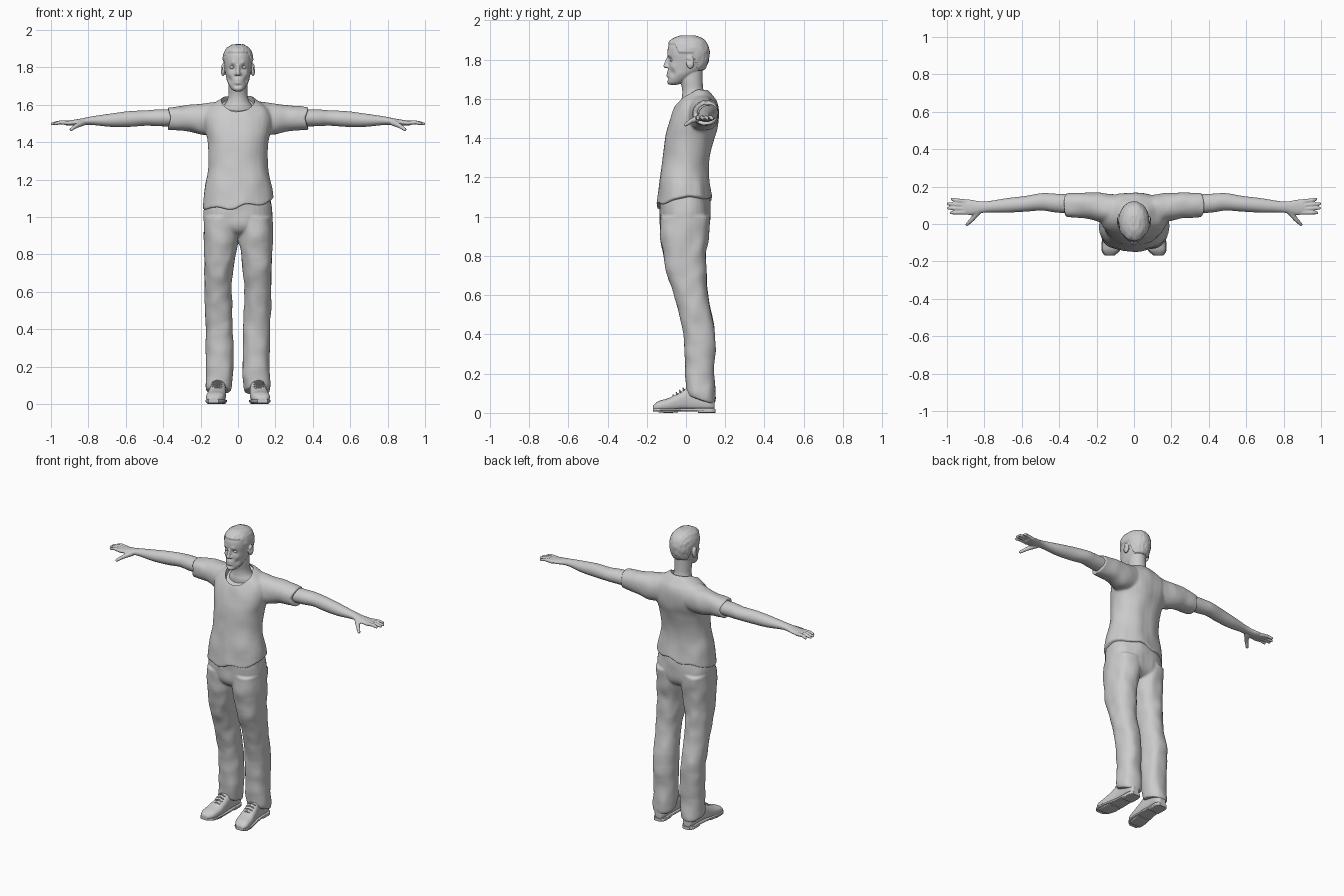
import bpy, bmesh, math
from mathutils import Vector, Matrix, noise

if "Cube" in bpy.data.objects:
    bpy.data.objects.remove(bpy.data.objects["Cube"], do_unlink=True)

grey = bpy.data.materials.new("plain grey")
grey.use_nodes = True
grey.diffuse_color = (0.6, 0.6, 0.6, 1)
grey.node_tree.nodes["Principled BSDF"].inputs["Base Color"].default_value = (0.6, 0.6, 0.6, 1)


def spline(p, q, r, s, t):
    return [0.5 * (2 * b + (c - a) * t + (2 * a - 5 * b + 4 * c - d) * t * t
                   + (3 * b - a - 3 * c + d) * t ** 3) for a, b, c, d in zip(p, q, r, s)]


def loft(bm, axis, rings, square=1.0, both=False, sides=32, steps=5):
    """Skin rings given as (position, low, high, low, high) along an axis."""
    ends = [rings[0]] + list(rings) + [rings[-1]]
    dense = [spline(*ends[i:i + 4], k / steps) for i in range(len(rings) - 1) for k in range(steps)]
    dense.append(rings[-1])
    for sign in ((1, -1) if both else (1,)):
        loops = []
        for t, a0, a1, b0, b1 in dense:
            loop = []
            for k in range(sides):
                c, s = math.cos(math.tau * k / sides), math.sin(math.tau * k / sides)
                a = (a0 + a1) / 2 + (a1 - a0) / 2 * math.copysign(abs(c) ** square, c)
                b = (b0 + b1) / 2 + (b1 - b0) / 2 * math.copysign(abs(s) ** square, s)
                x, y, z = {"x": (t, a, b), "y": (a, t, b), "z": (a, b, t)}[axis]
                loop.append(bm.verts.new((x * sign, y, z)))
            loops.append(loop)
        for low, high in zip(loops, loops[1:]):
            for k in range(sides):
                n = (k + 1) % sides
                bm.faces.new((low[k], low[n], high[n], high[k]))
        bm.faces.new(loops[0])
        bm.faces.new(loops[-1])


def ball(bm, centre, size):
    place = Matrix.Translation(centre) @ Matrix.Diagonal((*size, 1))
    bmesh.ops.create_uvsphere(bm, u_segments=20, v_segments=14, radius=1, matrix=place)


def capsule(bm, p, q, r0, r1):
    p, q = Vector(p), Vector(q)
    turn = (q - p).to_track_quat("Z", "Y").to_matrix().to_4x4()
    bmesh.ops.create_cone(bm, cap_ends=True, segments=14, radius1=r0, radius2=r1,
                          depth=(q - p).length, matrix=Matrix.Translation((p + q) / 2) @ turn)
    ball(bm, p, (r0,) * 3)
    ball(bm, q, (r1,) * 3)


def finish(name, bm, voxel=0, smooth=0, deform=None, cutter=None, angle=50):
    """Fuse the pieces, relax them, reshape them and shade them."""
    bmesh.ops.recalc_face_normals(bm, faces=bm.faces)
    mesh = bpy.data.meshes.new(name)
    bm.to_mesh(mesh)
    bm.free()
    obj = bpy.data.objects.new(name, mesh)
    bpy.context.collection.objects.link(obj)
    if voxel:
        fuse = obj.modifiers.new("fuse", "REMESH")
        fuse.mode, fuse.voxel_size = "VOXEL", voxel
    if smooth:
        relax = obj.modifiers.new("relax", "SMOOTH")
        relax.factor, relax.iterations = 0.5, smooth
    if cutter:
        cut = obj.modifiers.new("cut", "BOOLEAN")
        cut.operation, cut.object = "DIFFERENCE", cutter
    graph = bpy.context.evaluated_depsgraph_get()
    baked = bpy.data.meshes.new_from_object(obj.evaluated_get(graph))
    obj.modifiers.clear()
    obj.data = baked
    for v in baked.vertices:
        if deform:
            v.co = deform(v.co.copy())
    baked.materials.clear()
    baked.materials.append(grey)
    bpy.ops.object.select_all(action="DESELECT")
    obj.select_set(True)
    bpy.context.view_layer.objects.active = obj
    bpy.ops.object.shade_smooth_by_angle(angle=math.radians(angle))
    return obj


def cloth(co, amount, stretch):
    n = noise.noise_vector(Vector((co.x * 14, co.y * 14, co.z * stretch)))
    return co + n * amount


# Head: skull, neck and ears fused, then features pushed in and out
bm = bmesh.new()
loft(bm, "z", [(1.672, -.018, .018, -.083, -.045), (1.685, -.036, .036, -.09, -.01),
               (1.72, -.056, .056, -.092, .045), (1.75, -.064, .064, -.09, .088),
               (1.79, -.071, .071, -.09, .108), (1.83, -.076, .076, -.094, .114),
               (1.87, -.072, .072, -.09, .107), (1.9, -.055, .055, -.068, .085),
               (1.916, -.025, .025, -.03, .045)], square=.93)
loft(bm, "z", [(1.5, -.1, .1, -.02, .12), (1.58, -.085, .085, -.025, .12), (1.615, -.062, .062, -.02, .1),
               (1.65, -.052, .052, -.02, .088), (1.7, -.052, .052, -.03, .085), (1.76, -.05, .05, -.03, .085)])
for side in (1, -1):
    ball(bm, (side * .08, .022, 1.787), (.012, .021, .034))
capsule(bm, (0, -.09, 1.81), (0, -.103, 1.768), .008, .012)
for side in (1, -1):
    ball(bm, (side * .011, -.092, 1.764), (.009, .011, .008))

# (centre, reach, push); sideways features are repeated on both sides
features = [((.032, -.09, 1.8), .014, (0, .013, 0)), ((.03, -.095, 1.824), .014, (0, -.006, 0)),
            ((.05, -.07, 1.765), .018, (.003, -.004, 0)), ((.045, -.07, 1.73), .016, (-.005, .004, 0)),
            ((.09, .016, 1.792), .011, (-.007, 0, 0)),
            ((0, -.094, 1.735), .012, (0, -.007, 0)), ((0, -.094, 1.716), .011, (0, -.007, 0)),
            ((0, -.1, 1.7255), .005, (0, .008, 0)), ((0, -.09, 1.702), .008, (0, .005, 0)),
            ((0, -.09, 1.684), .016, (0, -.006, 0))]


def face(co):
    out = co.copy()
    for centre, reach, push in features:
        for side in ((1, -1) if centre[0] else (1,)):
            gap = co - Vector((centre[0] * side, centre[1], centre[2]))
            if not centre[0]:
                gap.x *= .45
            w = math.exp(-(gap.length / reach) ** 2)
            out += Vector((push[0] * side, push[1], push[2])) * w
    # Short hair raised above a hairline that drops behind the ears
    line = 1.745 + .085 * min(1, max(0, (.06 - co.y) / .02)) + .045 * min(1, max(0, (-.035 - co.y) / .02))
    rise = min(1, max(0, (co.z - line) / .006))
    strand = 1 + .35 * noise.noise(Vector((co.x * 90, co.y * 25, co.z * 40)))
    return out + (co - Vector((0, .01, 1.8))).normalized() * .007 * rise * strand


finish("head", bm, .0036, 3, face)
bm = bmesh.new()
for side in (1, -1):
    ball(bm, (side * .032, -.07, 1.8), (.0125, .0125, .0105))
finish("eyes", bm)

# Shirt: torso and short sleeves, with a sloping neckline cut out
bm = bmesh.new()
bmesh.ops.create_cone(bm, cap_ends=True, segments=48, radius1=.088, radius2=.088, depth=.2,
                      matrix=Matrix.Translation((0, -.02, 1.683)) @ Matrix.Rotation(math.radians(28), 4, "X"))
neck_cutter = finish("neckline_cutter", bm)
neck_cutter.hide_render = True
neck_cutter.hide_viewport = False
bm = bmesh.new()
loft(bm, "z", [(1.075, -.19, .19, -.15, .132), (1.16, -.18, .18, -.138, .122), (1.265, -.158, .158, -.122, .117),
               (1.39, -.16, .16, -.108, .142), (1.46, -.175, .175, -.095, .162), (1.53, -.185, .185, -.072, .168),
               (1.58, -.165, .165, -.045, .16), (1.615, -.12, .12, -.02, .138), (1.645, -.075, .075, .02, .115)],
     square=.88)
loft(bm, "x", [(.06, .0, .15, 1.45, 1.62), (.13, .0, .16, 1.44, 1.615), (.19, .015, .168, 1.438, 1.606),
               (.26, .032, .169, 1.456, 1.598), (.36, .035, .165, 1.467, 1.586)], square=.9, both=True)


def shirt_shape(co):
    low = max(0, (1.18 - co.z) / .1)
    co.z += low * (.11 * co.x + .12 * co.y - .004 + .008 * math.sin(co.x * 40))
    if abs(co.x) > .3:
        co.x += math.copysign((co.z - 1.53) * .3, co.x)
    return cloth(co, .005, 9)


finish("shirt", bm, .0065, 8, shirt_shape, neck_cutter)
bpy.data.objects.remove(neck_cutter, do_unlink=True)

# Arms and hands
bm = bmesh.new()
loft(bm, "x", [(.28, .05, .155, 1.485, 1.575), (.42, .062, .162, 1.485, 1.575), (.49, .072, .165, 1.488, 1.57),
               (.58, .066, .15, 1.482, 1.566), (.68, .061, .138, 1.482, 1.553), (.78, .062, .122, 1.492, 1.538),
               (.83, .056, .122, 1.492, 1.528), (.87, .048, .13, 1.489, 1.521), (.92, .052, .131, 1.489, 1.514)],
     both=True)
for side in (1, -1):
    for root, tip, reach in ((.12, .133, .972), (.101, .108, .992), (.081, .085, .992), (.062, .06, .977)):
        middle = (side * .95, (root + tip) / 2, 1.506)
        capsule(bm, (side * .9, root, 1.502), middle, .0125, .0105)
        capsule(bm, middle, (side * reach, tip, 1.499), .0105, .0085)
    capsule(bm, (side * .83, .07, 1.505), (side * .865, .025, 1.487), .018, .012)
    capsule(bm, (side * .865, .025, 1.487), (side * .892, -.002, 1.468), .012, .009)
finish("arms", bm, .0042, 2)

# Trousers: hips and two legs fused
bm = bmesh.new()
loft(bm, "z", [(.9, -.07, .07, -.07, .07), (.93, -.14, .14, -.12, .11), (1.0, -.184, .184, -.136, .126),
               (1.13, -.17, .17, -.132, .115)], square=.85)
loft(bm, "z", [(.07, .036, .17, .006, .146), (.1, .03, .174, 0, .15), (.2, .024, .17, -.002, .142),
               (.4, .028, .173, -.014, .147), (.6, .033, .178, -.06, .112), (.7, .026, .181, -.094, .105),
               (.8, .014, .183, -.116, .103), (.9, -.003, .184, -.131, .116), (1.0, .0, .183, -.132, .122)],
     square=.88, both=True)


def trouser_shape(co):
    if co.z < .14:
        co.z += (.14 - co.z) * (.07 - co.y) * 5 * .8
    return cloth(co, .006, 12)


finish("trousers", bm, .0065, 6, trouser_shape)

# Shoes: uppers, soles, heels and laces
upper = [(.146, .082, .128, .012, .07), (.12, .066, .142, .008, .1), (.06, .066, .144, .008, .12),
         (.01, .064, .148, .008, .128), (-.04, .064, .158, .008, .1), (-.09, .066, .168, .008, .075),
         (-.14, .078, .17, .008, .06), (-.168, .108, .154, .012, .038)]
bm = bmesh.new()
loft(bm, "y", upper, square=.8, both=True)
finish("shoes", bm, .005, 3)
bm = bmesh.new()
loft(bm, "y", [(y, a - .004, b + .004, .008, .024) for y, a, b, low, high in upper], square=.35, both=True)
loft(bm, "y", [(.15, .08, .13, 0, .02), (.125, .064, .146, 0, .02), (.06, .064, .146, 0, .02)],
     square=.35, both=True)
loft(bm, "y", [(-.04, .068, .156, .002, .02), (-.09, .07, .166, 0, .02), (-.14, .084, .168, .002, .02)],
     square=.35, both=True)
finish("soles", bm, angle=35)
bm = bmesh.new()
for side in (1, -1):
    for row in range(4):
        y, z = -.062 + row * .017, .086 + row * .0115
        left, top, right = (side * .088, y, z - .004), (side * .111, y - .004, z + .005), (side * .134, y, z - .004)
        capsule(bm, left, top, .004, .004)
        capsule(bm, top, right, .004, .004)
finish("laces", bm)
